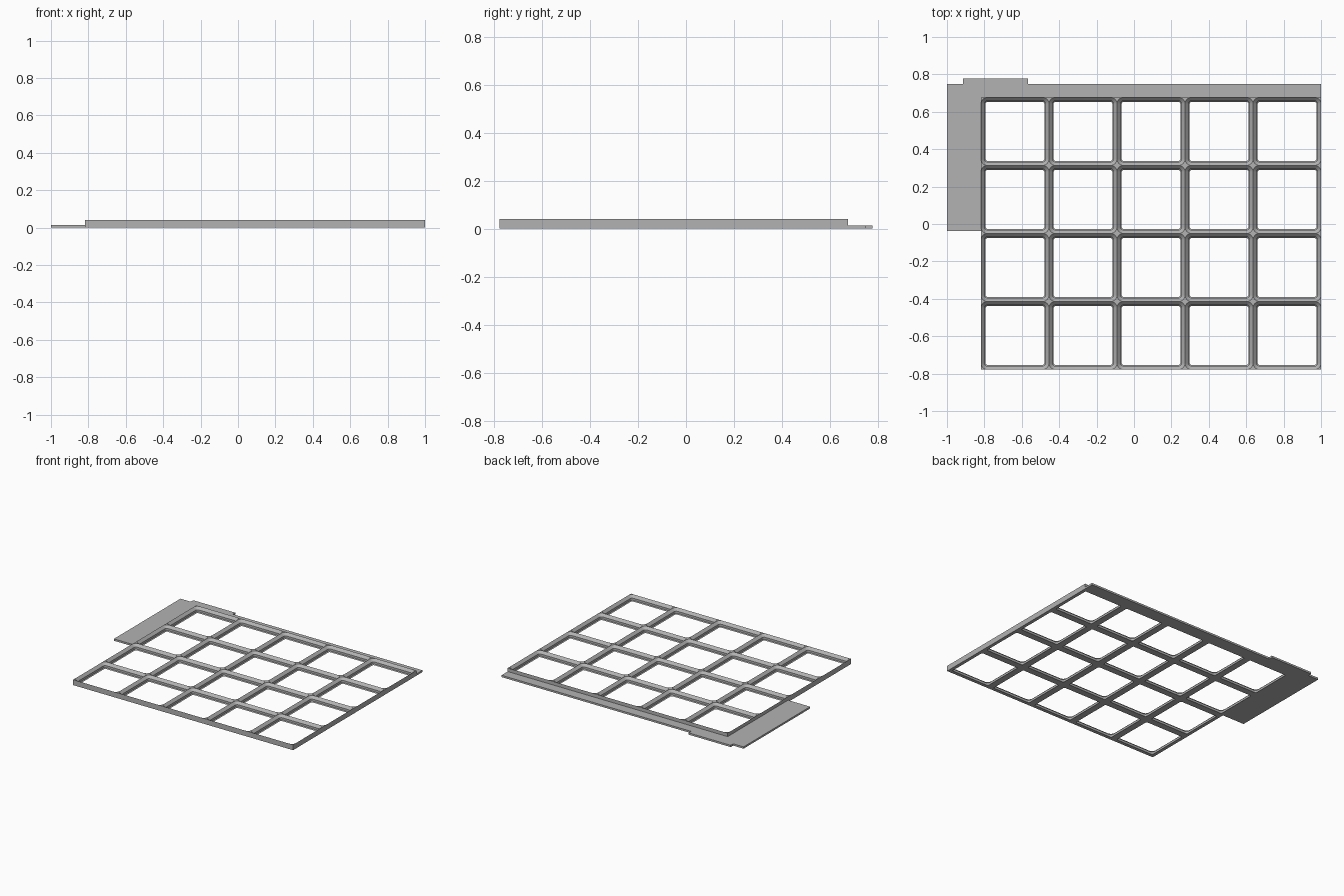
import bpy, bmesh, math

if "Cube" in bpy.data.objects:
    bpy.data.objects.remove(bpy.data.objects["Cube"])

COLS, ROWS = 5, 4
PITCH = 2 / 5.5
MM = PITCH / 42
HEIGHT, PLATE = 4.65 * MM, 1.6 * MM
LEFT, RIGHT, FRONT, EDGE = 1 - COLS * PITCH, 1.0, -0.778, 0.749
LEFT = 1 - COLS * PITCH
BACK = FRONT + ROWS * PITCH
ARC = 6

grey = bpy.data.materials.new("mid grey")
grey.use_nodes = True
colour = (0.45, 0.45, 0.45, 1)
grey.diffuse_color = colour
grey.node_tree.nodes["Principled BSDF"].inputs["Base Color"].default_value = colour


def make_object(name, bm):
    bmesh.ops.recalc_face_normals(bm, faces=bm.faces)
    mesh = bpy.data.meshes.new(name)
    bm.to_mesh(mesh)
    bm.free()
    mesh.materials.append(grey)
    obj = bpy.data.objects.new(name, mesh)
    bpy.context.collection.objects.link(obj)
    return obj


def rounded_ring(bm, cx, cy, inset, z):
    """Rounded square: four corner arcs, counter-clockwise from back right."""
    radius = 4 * MM - inset
    reach = PITCH / 2 - 4 * MM
    verts = []
    for corner in range(4):
        mid = math.pi / 4 + corner * math.pi / 2
        ox = cx + math.copysign(reach, math.cos(mid))
        oy = cy + math.copysign(reach, math.sin(mid))
        for i in range(ARC + 1):
            a = (corner + i / ARC) * math.pi / 2
            verts.append(bm.verts.new((ox + radius * math.cos(a), oy + radius * math.sin(a), z)))
    return verts


def square_ring(bm, cx, cy, z):
    h = PITCH / 2
    return [bm.verts.new((cx + sx * h, cy + sy * h, z))
            for sx, sy in ((1, 1), (-1, 1), (-1, -1), (1, -1))]


# Grid frame: stepped socket walls around every cell
bm = bmesh.new()
profile = ((2.85, 0), (2.15, 0.7), (2.15, 2.5), (0, 4.65))
for col in range(COLS):
    for row in range(ROWS):
        cx = LEFT + (col + 0.5) * PITCH
        cy = FRONT + (row + 0.5) * PITCH
        rings = [rounded_ring(bm, cx, cy, inset * MM, z * MM) for inset, z in profile]
        n = len(rings[0])
        for low, high in zip(rings, rings[1:]):
            for i in range(n):
                j = (i + 1) % n
                bm.faces.new((low[i], low[j], high[j], high[i]))
        # Corner lands on top, full border underneath
        top, base = square_ring(bm, cx, cy, HEIGHT), square_ring(bm, cx, cy, 0)
        for c in range(4):
            first, last = c * (ARC + 1), c * (ARC + 1) + ARC
            for i in range(first, last):
                bm.faces.new((top[c], rings[-1][i + 1], rings[-1][i]))
                bm.faces.new((base[c], rings[0][i], rings[0][i + 1]))
            bm.faces.new((base[c], rings[0][last], rings[0][(last + 1) % n], base[(c + 1) % 4]))
        # Outer walls on cells at the rim
        for rim, a, b in ((row == ROWS - 1, 0, 1), (col == 0, 1, 2),
                          (row == 0, 2, 3), (col == COLS - 1, 3, 0)):
            if rim:
                bm.faces.new((base[a], base[b], top[b], top[a]))
bmesh.ops.remove_doubles(bm, verts=bm.verts, dist=0.0001)
frame = make_object("grid_frame", bm)
bpy.context.view_layer.objects.active = frame
frame.select_set(True)
bpy.ops.object.shade_smooth_by_angle(angle=math.radians(30))

# Thin L-shaped border plate with its raised rear tab
bm = bmesh.new()
outline = ((-1, -0.037), (LEFT, -0.037), (LEFT, BACK), (RIGHT, BACK), (RIGHT, EDGE),
           (-0.567, EDGE), (-0.567, 0.778), (-0.914, 0.778), (-0.914, EDGE), (-1, EDGE))
face = bm.faces.new([bm.verts.new((x, y, 0)) for x, y in outline])
extruded = bmesh.ops.extrude_face_region(bm, geom=[face])["geom"]
bmesh.ops.translate(bm, vec=(0, 0, PLATE),
                    verts=[v for v in extruded if isinstance(v, bmesh.types.BMVert)])
# Keep the underside closed
if not any(all(v.co.z < 0.001 for v in f.verts) for f in bm.faces):
    bm.faces.new([v for v in bm.verts if v.co.z < 0.001])
make_object("border_plate", bm)
